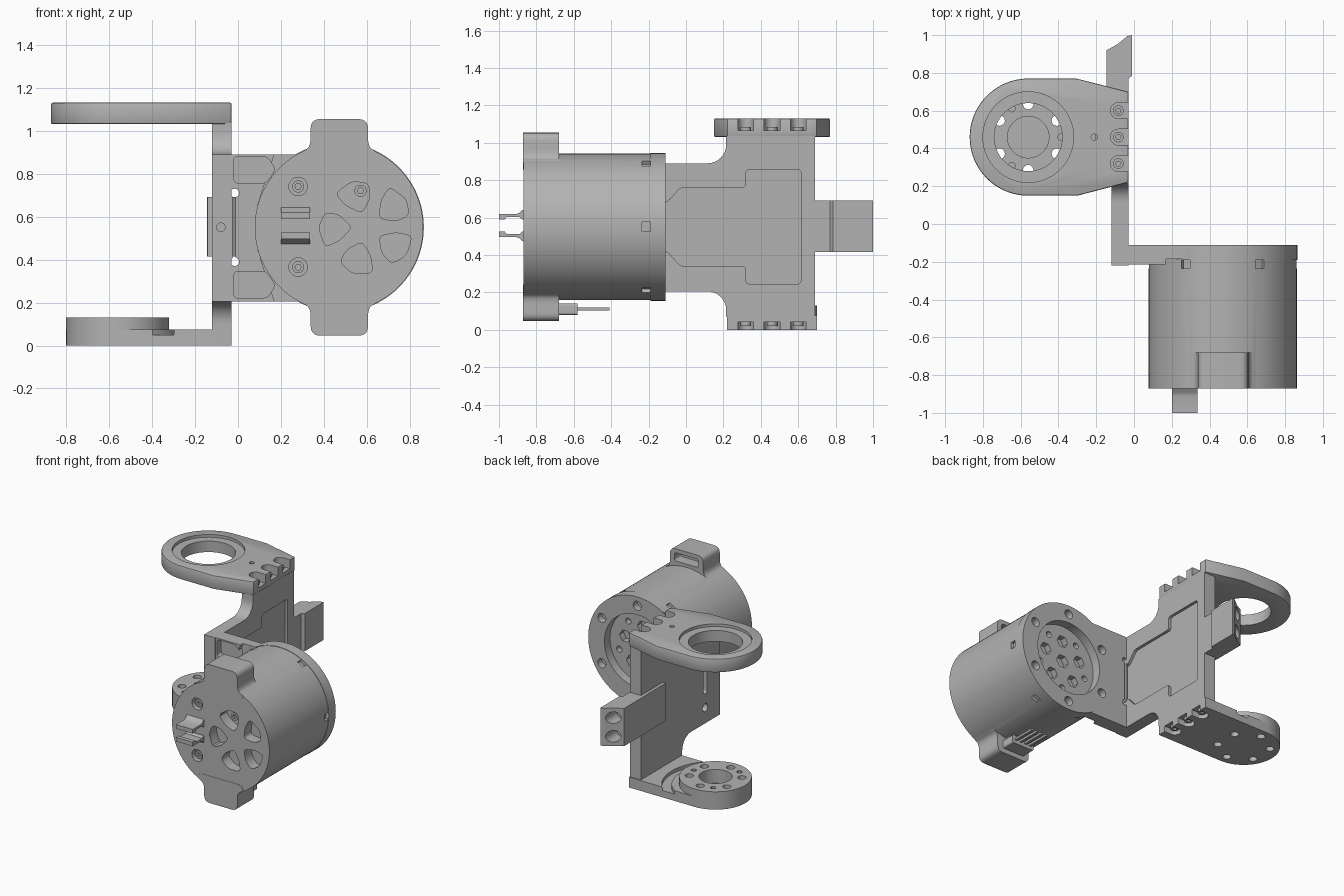
import bpy, bmesh, math
from mathutils import Vector

if "Cube" in bpy.data.objects:
    bpy.data.objects.remove(bpy.data.objects["Cube"])

grey = bpy.data.materials.new("plain_grey")
grey.diffuse_color = (0.45, 0.45, 0.45, 1)
grey.use_nodes = True
grey.node_tree.nodes["Principled BSDF"].inputs["Base Color"].default_value = grey.diffuse_color
AX = {'x': lambda u, v, w: (w, u, v), 'y': lambda u, v, w: (u, w, v), 'z': lambda u, v, w: (u, v, w)}


def circle(cx, cy, r, n=48, a0=0, a1=360):
    m = n if a1 - a0 >= 360 else n + 1
    return [(cx + r * math.cos(math.radians(a0 + (a1 - a0) * i / n)),
             cy + r * math.sin(math.radians(a0 + (a1 - a0) * i / n))) for i in range(m)]


def polar(c, r, deg):
    return c[0] + r * math.cos(math.radians(deg)), c[1] + r * math.sin(math.radians(deg))


def rect(u0, u1, v0, v1):
    return [(u0, v0), (u1, v0), (u1, v1), (u0, v1)]


def rounded(pts, r, n=5):
    out = []
    for i, p in enumerate(pts):
        p, a, b = Vector(p), Vector(pts[i - 1]), Vector(pts[(i + 1) % len(pts)])
        s = p + (a - p).normalized() * min(r, (a - p).length * 0.45)
        e = p + (b - p).normalized() * min(r, (b - p).length * 0.45)
        for k in range(n + 1):
            t = k / n
            out.append(tuple(s * (1 - t) ** 2 + p * 2 * t * (1 - t) + e * t * t))
    return out


def prism(name, pts, axis, a, b):
    bm = bmesh.new()
    lo = [bm.verts.new(AX[axis](u, v, a)) for u, v in pts]
    hi = [bm.verts.new(AX[axis](u, v, b)) for u, v in pts]
    bm.faces.new(lo)
    bm.faces.new(hi)
    for i in range(len(pts)):
        j = (i + 1) % len(pts)
        bm.faces.new((lo[i], lo[j], hi[j], hi[i]))
    bmesh.ops.recalc_face_normals(bm, faces=bm.faces)
    me = bpy.data.meshes.new(name)
    bm.to_mesh(me)
    bm.free()
    me.materials.append(grey)
    ob = bpy.data.objects.new(name, me)
    bpy.context.collection.objects.link(ob)
    return ob


def combine(ob, others, op='DIFFERENCE'):
    bpy.context.view_layer.objects.active = ob
    for o in others:
        m = ob.modifiers.new("bool", 'BOOLEAN')
        m.operation, m.solver, m.object = op, 'EXACT', o
        bpy.ops.object.modifier_apply(modifier=m.name)
        bpy.data.objects.remove(o)


def cutter(pts, axis, a, b):
    return prism("cutter", pts, axis, a, b)


def chamfer(ob, w):
    m = ob.modifiers.new("bevel", 'BEVEL')
    m.width, m.segments, m.limit_method, m.angle_limit = w, 2, 'ANGLE', math.radians(50)
    bpy.context.view_layer.objects.active = ob
    bpy.ops.object.modifier_apply(modifier=m.name)


P = (-0.56, 0.46)      # pivot axis of the fork arms
M = (0.47, 0.55)       # motor axis (x, z)
SLOTS = (0.32, 0.46, 0.60)


def slot(y, a, b):     # open screw slot at the wall edge of an arm
    return cutter([(0, y - 0.042), (0, y + 0.042)] + circle(-0.083, y, 0.042, 12, 90, 270), 'z', a, b)


# Upper arm with bearing seat
upper = prism("upper_arm", [(-0.03, 0.22), (-0.03, 0.70)] +
              rounded([(-0.3, 0.77), (-0.31, 0.77)], 0.01, 1)[:1] + circle(*P, 0.31, 40, 90, 270) + [(-0.3, 0.15)],
              'z', 1.03, 1.13)
chamfer(upper, 0.008)
combine(upper, [cutter(circle(*P, 0.18, 64), 'z', 1, 1.2), cutter(circle(*P, 0.24, 64), 'z', 1.11, 1.2),
                cutter(circle(-0.21, 0.46, 0.017, 16), 'z', 1, 1.2)] + [slot(y, 1.065, 1.2) for y in SLOTS])

# Lower arm with clearance groove and pivot disc
lower = prism("lower_arm", [(-0.03, 0.22), (-0.03, 0.70)] + circle(*P, 0.24, 40, 90, 270), 'z', 0, 0.075)
groove = cutter(circle(*P, 0.355, 64), 'z', 0.05, 0.2)
combine(groove, [cutter(circle(*P, 0.29, 64), 'z', 0, 0.3)])
combine(lower, [groove] + [slot(y, -0.1, 0.042) for y in SLOTS])
combine(lower, [cutter(circle(*P, 0.2399, 80), 'z', 0.03, 0.13)], 'UNION')
combine(lower, [cutter(circle(*P, 0.11), 'z', 0.03, 0.2)] +
        [cutter(circle(*polar(P, 0.175, 30 + 60 * k), 0.028, 16), 'z', -0.1, 0.2) for k in range(6)] +
        [cutter(circle(*polar(P, 0.175, 120 * k), 0.018, 12), 'z', 0.08, 0.2) for k in range(3)])

# Slot screws
for y in SLOTS:
    for tag, a, b in (("upper", 1.06, 1.085), ("lower", 0.02, 0.05)):
        s = prism(tag + "_slot_screw", circle(-0.083, y, 0.028, 16), 'z', a, b)
        z = b if tag == "upper" else a
        combine(s, [cutter(circle(-0.083, y, 0.014, 6), 'z', z - 0.015, z + 0.015)])

# Upright wall: wide rear section, narrower front section, filleted inner corners
side = [(0.69, 0.07), (0.69, 1.035), (0.215, 1.035)] + circle(0.115, 0.99, 0.1, 8, -90, 0)[::-1] + \
       [(-0.22, 0.89), (-0.22, 0.205)] + circle(0.115, 0.105, 0.1, 8, 0, 90)[::-1] + [(0.215, 0.07)]
wall = prism("upright_wall", side, 'x', -0.12, -0.03)
panel = [(-0.16, 0.42), (-0.1, 0.42), (-0.03, 0.34), (0.32, 0.34), (0.32, 0.245), (0.615, 0.245),
         (0.615, 0.855), (0.32, 0.855), (0.32, 0.76), (-0.03, 0.76), (-0.1, 0.68), (-0.16, 0.68)]
combine(wall, [cutter(rounded(panel, 0.02, 3), 'x', -0.05, 0.1),
               cutter(circle(-0.08, 0.55, 0.02, 16), 'y', -0.3, -0.17),
               cutter(circle(-0.05, 0.32, 0.03, 16), 'x', -0.2, -0.085),
               cutter(rounded(rect(-0.07, -0.03, 0.42, 0.68), 0.02), 'x', -0.2, -0.09)])

# Cable socket behind the wall
socket = prism("cable_socket", [(-0.145, 0.68), (-0.03, 0.68), (-0.03, 0.77), (-0.01, 0.785), (-0.01, 1.0),
                                (-0.035, 0.995), (-0.09, 0.95), (-0.145, 0.92)], 'z', 0.415, 0.69)
combine(socket, [cutter(circle(-0.085, z, 0.042, 24), 'y', 0.86, 1.1) for z in (0.485, 0.62)])
prism("socket_plate", rect(0.44, 0.70, 0.415, 0.69), 'x', -0.143, -0.115)

# Motor flange: ring plus bracket to the wall
flange = prism("motor_flange", circle(*M, 0.395, 96), 'y', -0.19, -0.11)
combine(flange, [cutter([(-0.04, 0.205), (0.28, 0.205), (0.45, 0.3), (0.45, 0.8), (0.28, 0.89), (-0.04, 0.89)],
                        'y', -0.185, -0.112),
                 cutter([(-0.04, 0.205), (0.17, 0.205), (0.09, 0.45), (0.09, 0.65), (0.17, 0.89), (-0.04, 0.89)],
                        'y', -0.215, -0.114)], 'UNION')
pocket = [(-0.02, 0.755), (0.13, 0.755), (0.175, 0.82), (0.135, 0.88), (-0.02, 0.88)]
cuts = [cutter(circle(*M, 0.265, 64), 'y', -0.3, 0),
        cutter(rect(-0.025, -0.012, 0.38, 0.72), 'y', -0.3, 0)]
cuts += [cutter(circle(-0.015, z, 0.02, 16), 'y', -0.3, 0) for z in (0.39, 0.71)]
cuts += [cutter(rounded([(x, 0.55 + s * (z - 0.55)) for x, z in pocket], 0.025), 'y', -0.3, -0.165) for s in (1, -1)]
cuts += [cutter(circle(*polar(M, 0.33, 30 + 60 * k), 0.033, 20), 'y', -0.16, 0) for k in range(6)]
combine(flange, cuts)

# Motor housing with top and bottom lugs
motor = prism("motor_housing", circle(*M, 0.392, 96), 'y', -0.87, -0.175)
lug = [(0.30, 0.86), (0.285, 0.90), (0.338, 0.925), (0.338, 1.058), (0.605, 1.058), (0.605, 0.925),
       (0.655, 0.90), (0.64, 0.86)]
for s in (1, -1):
    l = prism("lug", rounded([(x, 0.55 + s * (z - 0.55) * 0.992) for x, z in lug], 0.045), 'y', -0.872, -0.68)
    combine(motor, [l], 'UNION')
cuts = [cutter(rounded(rect(0.375, 0.57, 0.965, 1.025), 0.02), 'y', -0.76, -0.6)]
for k in range(6):     # snap notches round the rim
    a = math.radians(60 * k)
    d, t = Vector((math.cos(a), math.sin(a))), Vector((-math.sin(a), math.cos(a)))
    c = Vector(M)
    cuts.append(cutter([tuple(c + d * r + t * w) for r, w in
                        ((0.37, -0.025), (0.45, -0.025), (0.45, 0.025), (0.37, 0.025))], 'y', -0.235, -0.19))
V = (0.60, 0.55)       # fan of five cooling vents in the front cover
for k in range(5):
    a = 36 + 72 * k
    petal = [polar(V, 0.07, a)] + [polar(V, r, a + o) for r, o in ((0.14, 26), (0.215, 25), (0.225, 0),
                                                                 (0.205, -20), (0.14, -24))]
    cuts.append(cutter(rounded(petal, 0.025, 3), 'y', -0.95, -0.79))
cuts += [cutter(circle(0.28, z, 0.043, 24), 'y', -0.95, -0.83) for z in (0.365, 0.74)]
# Rear hex sockets and round holes in the flange opening
cuts += [cutter(circle(*polar(M, 0.15, 90 + 72 * k), 0.045, 6), 'y', -0.22, 0) for k in range(5)]
cuts += [cutter(circle(*polar(M, 0.2, 54 + 72 * k), 0.022, 14), 'y', -0.22, 0) for k in range(5)]
cuts += [cutter(circle(*M, 0.05, 6), 'y', -0.22, 0)]
combine(motor, cuts)

# Front cover screws and screws inside the vents
for x, z in ((0.28, 0.365), (0.28, 0.74), (0.57, 0.72), (0.62, 0.47)):
    s = prism("cover_screw", circle(x, z, 0.028, 20), 'y', -0.855, -0.78)
    combine(s, [cutter(circle(x, z, 0.015, 6), 'y', -0.9, -0.835)])

# Pair of cable clips on the front cover
for s in (1, -1):
    prof = [(-0.86, 0.035), (-0.86, 0.097), (-0.875, 0.092), (-0.89, 0.075), (-0.91, 0.068), (-1.0, 0.068),
            (-1.0, 0.035), (-0.97, 0.035), (-0.96, 0.05), (-0.89, 0.05), (-0.875, 0.035)]
    prism("cable_clip", [(y, 0.557 + s * z * 0.9) for y, z in prof], 'x', 0.2, 0.335)

# Plug and pins under the lower lug
prism("plug", rounded(rect(0.38, 0.56, 0.08, 0.14), 0.012), 'y', -0.69, -0.58)
for i in range(4):
    x = 0.41 + 0.04 * i
    prism("plug_pin", rect(x - 0.008, x + 0.008, 0.104, 0.12), 'y', -0.60, -0.41)

# Smooth shading with sharp edges kept
bpy.ops.object.select_all(action='SELECT')
bpy.context.view_layer.objects.active = motor
bpy.ops.object.shade_smooth_by_angle(angle=math.radians(30))
